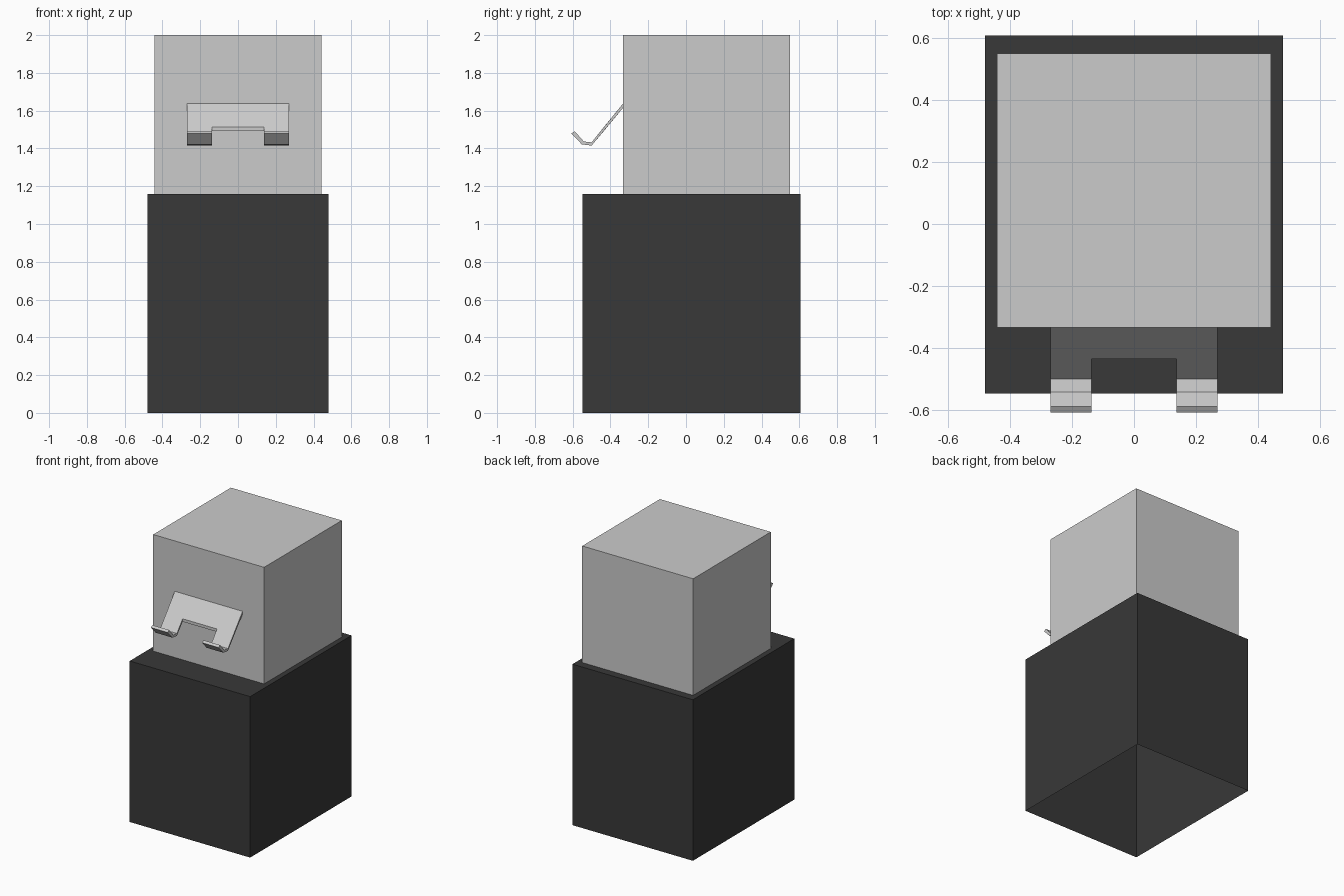
import bpy, bmesh

if "Cube" in bpy.data.objects:
    bpy.data.objects.remove(bpy.data.objects["Cube"])

dark = bpy.data.materials.new("dark")
dark.diffuse_color = (0.04, 0.04, 0.04, 1)
dark.use_nodes = True
dark.node_tree.nodes["Principled BSDF"].inputs["Base Color"].default_value = dark.diffuse_color


def add_object(name, bm, material=None):
    mesh = bpy.data.meshes.new(name)
    bm.to_mesh(mesh)
    bm.free()
    obj = bpy.data.objects.new(name, mesh)
    bpy.context.collection.objects.link(obj)
    if material:
        mesh.materials.append(material)
    return obj


def open_box(name, lo, hi, material=None):
    """Box shell without its bottom face."""
    bm = bmesh.new()
    bmesh.ops.create_cube(bm, size=1)
    for v in bm.verts:
        for i in range(3):
            v.co[i] = hi[i] if v.co[i] > 0 else lo[i]
    bm.normal_update()
    bottom = [f for f in bm.faces if f.normal.z < -0.9]
    bmesh.ops.delete(bm, geom=bottom, context='FACES_ONLY')
    return add_object(name, bm, material)


# Pedestal and upper block
open_box("base", (-0.48, -0.547, 0), (0.48, 0.607, 1.16), dark)
open_box("upper_block", (-0.442, -0.334, 1.16), (0.442, 0.55, 2.0))

# Hook bracket: stations along the bent strip as (upper y, z), (lower y, z)
stations = [((-0.334, 1.637), (-0.334, 1.614)),
            ((-0.435, 1.513), (-0.435, 1.492)),
            ((-0.500, 1.432), (-0.500, 1.415)),
            ((-0.541, 1.437), (-0.552, 1.422)),
            ((-0.589, 1.491), (-0.607, 1.480))]
columns = [-0.27, -0.137, 0.137, 0.27]

bm = bmesh.new()
upper, lower = [[[bm.verts.new((x, *s[side])) for x in columns] for s in stations]
                for side in (0, 1)]
cells = [(r, c) for r in range(4) for c in range(3) if r == 0 or c != 1]
for r, c in cells:
    corners = [(r, c), (r + 1, c), (r + 1, c + 1), (r, c + 1)]
    bm.faces.new([upper[i][j] for i, j in corners])
    bm.faces.new([lower[i][j] for i, j in reversed(corners)])
    # Close the rim wherever there is no neighbouring cell
    sides = [(r, c - 1), (r + 1, c), (r, c + 1), (r - 1, c)]
    for k, neighbour in enumerate(sides):
        if neighbour not in cells:
            (a, b), (d, e) = corners[k], corners[(k + 1) % 4]
            bm.faces.new((upper[d][e], upper[a][b], lower[a][b], lower[d][e]))
loose = [v for v in bm.verts if not v.link_faces]
bmesh.ops.delete(bm, geom=loose, context='VERTS')
bmesh.ops.recalc_face_normals(bm, faces=bm.faces[:])
bmesh.ops.dissolve_limit(bm, angle_limit=0.02, verts=bm.verts[:], edges=bm.edges[:])
add_object("hook_bracket", bm)
